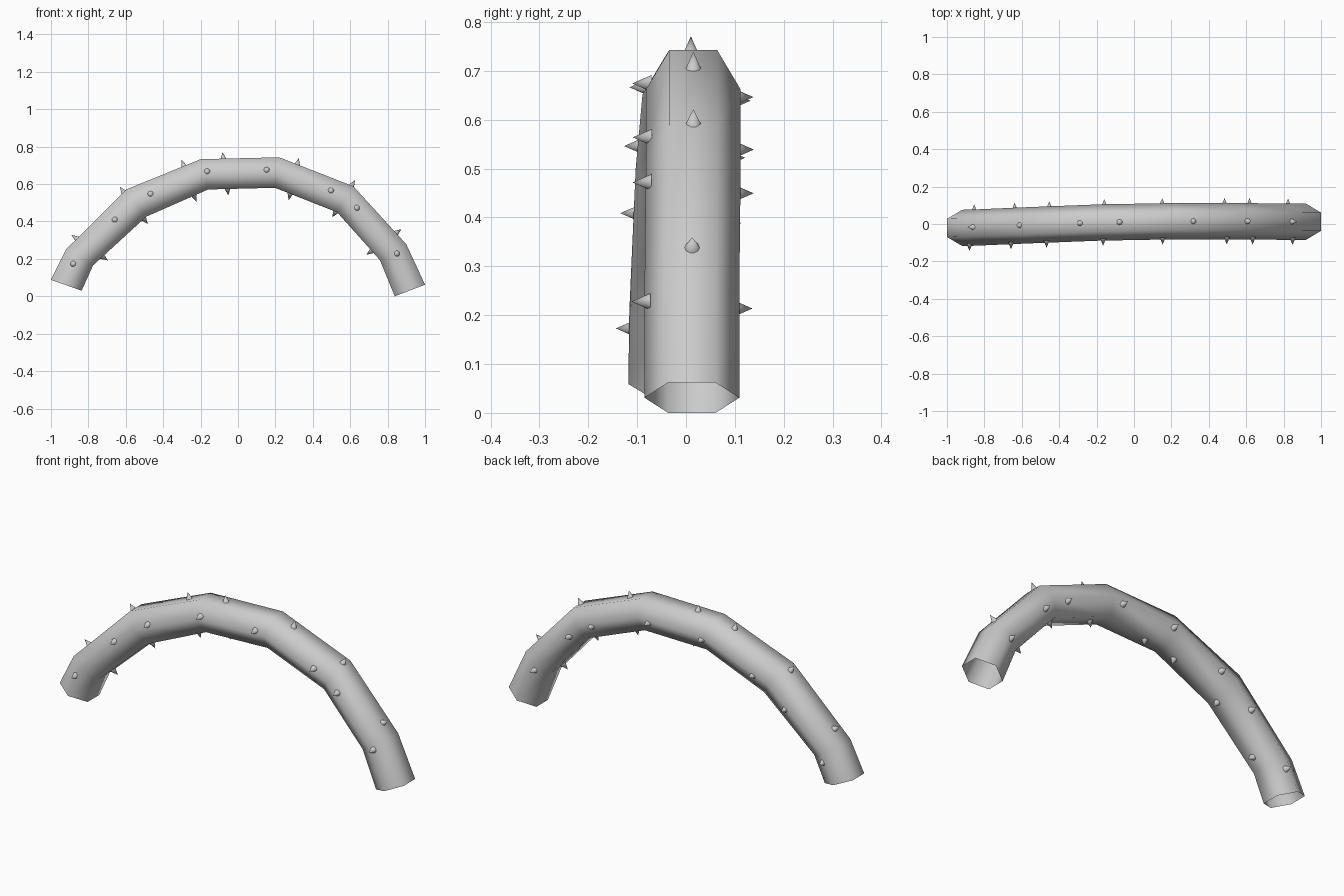
import bpy, bmesh, math
from mathutils import Vector

cube = bpy.data.objects.get("Cube")
if cube:
    bpy.data.objects.remove(cube)

grey = bpy.data.materials.new("Plain grey")
grey.use_nodes = True
grey.diffuse_color = (0.6, 0.6, 0.6, 1)
grey.node_tree.nodes["Principled BSDF"].inputs["Base Color"].default_value = (0.6, 0.6, 0.6, 1)

SIDE = 0.097  # half width of the tube across its side ridges

# Arch stations: outer x, outer z, inner x, inner z, centre y
stations = [
    (-1.0, 0.088, -0.836, 0.03, -0.021),
    (-0.92, 0.25, -0.775, 0.165, -0.019),
    (-0.596, 0.572, -0.49, 0.426, -0.006),
    (-0.2, 0.733, -0.16, 0.571, 0.008),
    (0.22, 0.743, 0.198, 0.58, 0.015),
    (0.617, 0.588, 0.53, 0.449, 0.015),
    (0.9, 0.278, 0.759, 0.193, 0.012),
    (1.0, 0.062, 0.838, 0.0, 0.012),
]
rails = [(Vector((a, y, b)), Vector((c, y, d))) for a, b, c, d, y in stations]


def add_object(name, bm):
    mesh = bpy.data.meshes.new(name)
    bm.to_mesh(mesh)
    bm.free()
    mesh.materials.append(grey)
    obj = bpy.data.objects.new(name, mesh)
    bpy.context.collection.objects.link(obj)
    return obj


def frame_at(x):
    """Outer and inner points of the arch where its centre line crosses x."""
    for (o0, i0), (o1, i1) in zip(rails, rails[1:]):
        x0, x1 = (o0.x + i0.x) / 2, (o1.x + i1.x) / 2
        if x <= x1:
            break
    t = (x - x0) / (x1 - x0)
    return o0.lerp(o1, t), i0.lerp(i1, t)


# Hexagonal arched tube, open at both ends
bm = bmesh.new()
rings = []
for outer, inner in rails:
    centre, up = (outer + inner) / 2, (outer - inner) / 2
    ring = []
    for k in range(6):
        a = k * math.pi / 3
        offset = up * (math.sin(a) / math.sin(math.pi / 3))
        ring.append(bm.verts.new(centre + offset + Vector((0, SIDE * math.cos(a), 0))))
    rings.append(ring)
for r0, r1 in zip(rings, rings[1:]):
    for k in range(6):
        n = (k + 1) % 6
        bm.faces.new((r0[k], r0[n], r1[n], r1[k]))
bmesh.ops.recalc_face_normals(bm, faces=bm.faces)
for f in bm.faces:
    f.smooth = True
add_object("arched_tube", bm)


# Small thorns
def add_thorn(name, base, direction, radius=0.017, depth=0.039):
    bm = bmesh.new()
    bmesh.ops.create_cone(bm, cap_ends=True, segments=10, radius1=radius, radius2=0, depth=depth)
    bmesh.ops.translate(bm, verts=bm.verts, vec=(0, 0, depth / 2))
    for f in bm.faces:
        f.smooth = len(f.verts) < 5
    for e in bm.edges:
        e.smooth = all(len(f.verts) < 5 for f in e.link_faces)
    obj = add_object(name, bm)
    obj.rotation_mode = 'QUATERNION'
    obj.rotation_quaternion = Vector((0, 0, 1)).rotation_difference(direction)
    obj.location = base


# Thorns along the outside and inside of the arch
for n, x in enumerate((-0.793, -0.557, -0.262, -0.067, 0.298, 0.565, 0.78)):
    outer, inner = frame_at(x)
    d = (outer - inner).normalized()
    add_thorn(f"outer_thorn_{n + 1}", outer - d * 0.004, d)
    add_thorn(f"inner_thorn_{n + 1}", inner + d * 0.004, -d)

# Thorns along the front and back ridges
for n, x in enumerate((-0.867, -0.648, -0.46, -0.162, 0.152, 0.49, 0.626, 0.836)):
    outer, inner = frame_at(x)
    centre, d = (outer + inner) / 2, (outer - inner).normalized()
    for name, side in (("front", -1), ("back", 1)):
        out = Vector((0, side, 0))
        add_thorn(f"{name}_thorn_{n + 1}", centre - d * side * 0.014 + out * 0.085, out)
